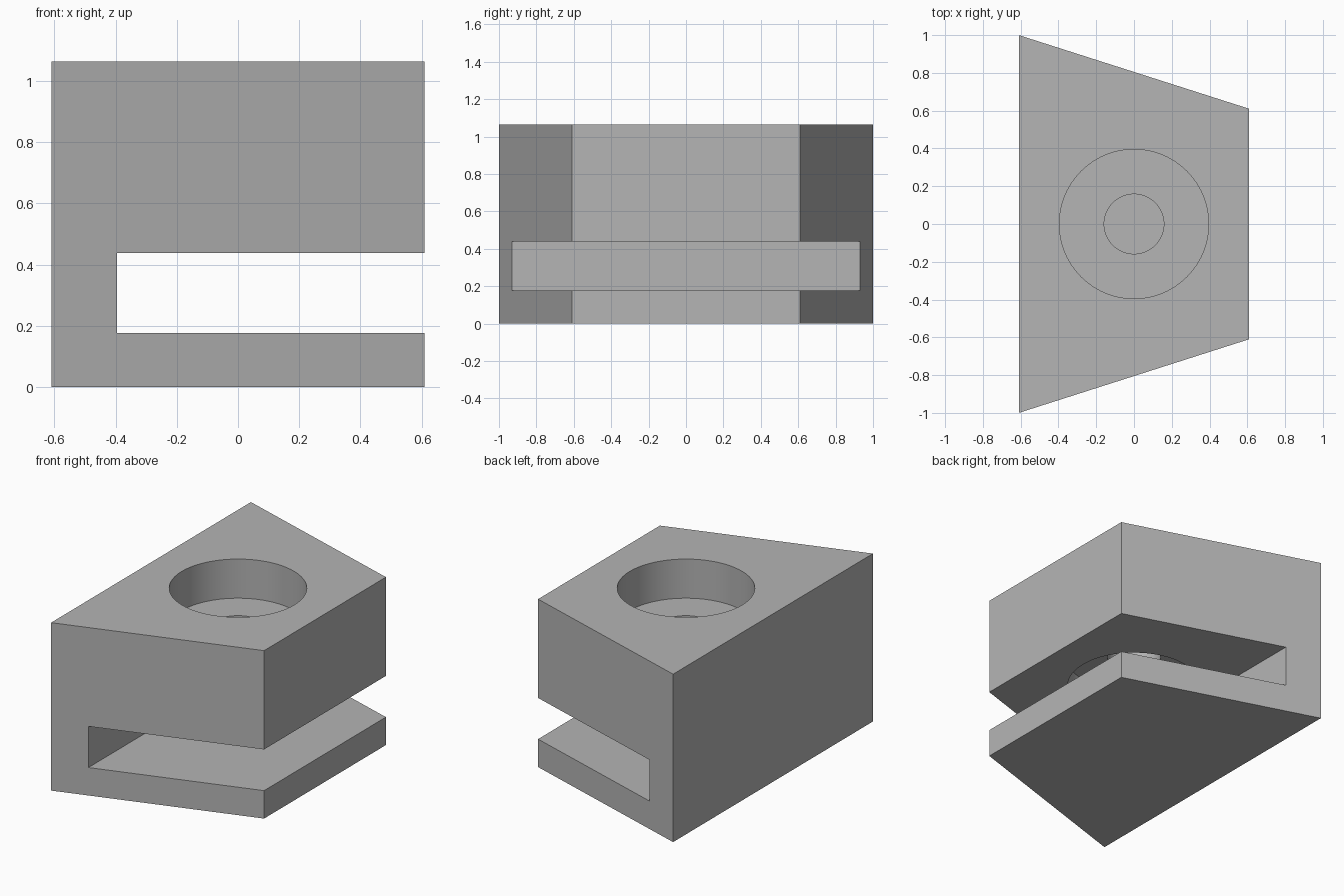
import bpy
import bmesh

cube = bpy.data.objects.get("Cube")
if cube:
    bpy.data.objects.remove(cube, do_unlink=True)

# Single plain grey
grey = bpy.data.materials.new("plain_grey")
grey.use_nodes = True
colour = (0.46, 0.46, 0.46, 1)
grey.diffuse_color = colour
grey.node_tree.nodes["Principled BSDF"].inputs["Base Color"].default_value = colour

HALF_X, BACK_Y, TIP_Y, HEIGHT = 0.61, 1.0, 0.61, 1.064
SLOT_X, SLOT_LOW, SLOT_HIGH = -0.396, 0.177, 0.438
WEB_LOW, WEB_HIGH = 0.625, 0.816
BORE, PIN = 0.395, 0.158


def prism(name, outline, low, high):
    """Extrude a flat outline between two heights."""
    bm = bmesh.new()
    base = bm.faces.new([bm.verts.new((x, y, low)) for x, y in outline])
    top = bmesh.ops.extrude_face_region(bm, geom=[base])["geom"]
    bmesh.ops.translate(bm, vec=(0, 0, high - low),
                        verts=[v for v in top if isinstance(v, bmesh.types.BMVert)])
    bmesh.ops.recalc_face_normals(bm, faces=bm.faces)
    mesh = bpy.data.meshes.new(name)
    bm.to_mesh(mesh)
    bm.free()
    mesh.materials.append(grey)
    obj = bpy.data.objects.new(name, mesh)
    bpy.context.collection.objects.link(obj)
    return obj


def cylinder(name, radius, low, high):
    bpy.ops.mesh.primitive_cylinder_add(vertices=96, radius=radius, depth=high - low,
                                        location=(0, 0, (low + high) / 2))
    obj = bpy.context.object
    obj.name = name
    obj.data.materials.append(grey)
    return obj


# Tapered block
block = prism("tapered_block", [(-HALF_X, -BACK_Y), (HALF_X, -TIP_Y),
                                (HALF_X, TIP_Y), (-HALF_X, BACK_Y)], 0, HEIGHT)

# Side slot, top and underside counterbores, and the small hole between them
cutters = [
    prism("slot_cutter", [(SLOT_X, -2), (2, -2), (2, 2), (SLOT_X, 2)], SLOT_LOW, SLOT_HIGH),
    cylinder("top_bore_cutter", BORE, WEB_HIGH, HEIGHT + 0.2),
    cylinder("under_bore_cutter", BORE - 0.001, SLOT_HIGH - 0.1, WEB_LOW),
    cylinder("small_hole_cutter", PIN, WEB_LOW - 0.1, WEB_HIGH + 0.1),
]
bpy.ops.object.select_all(action="DESELECT")
block.select_set(True)
bpy.context.view_layer.objects.active = block
for cutter in cutters:
    cutter.hide_render = True
    cut = block.modifiers.new(cutter.name, "BOOLEAN")
    cut.operation = "DIFFERENCE"
    cut.solver = "EXACT"
    cut.object = cutter
    bpy.ops.object.modifier_apply(modifier=cut.name)
for cutter in cutters:
    bpy.data.objects.remove(cutter, do_unlink=True)

bpy.ops.object.shade_smooth_by_angle(angle=0.5)
